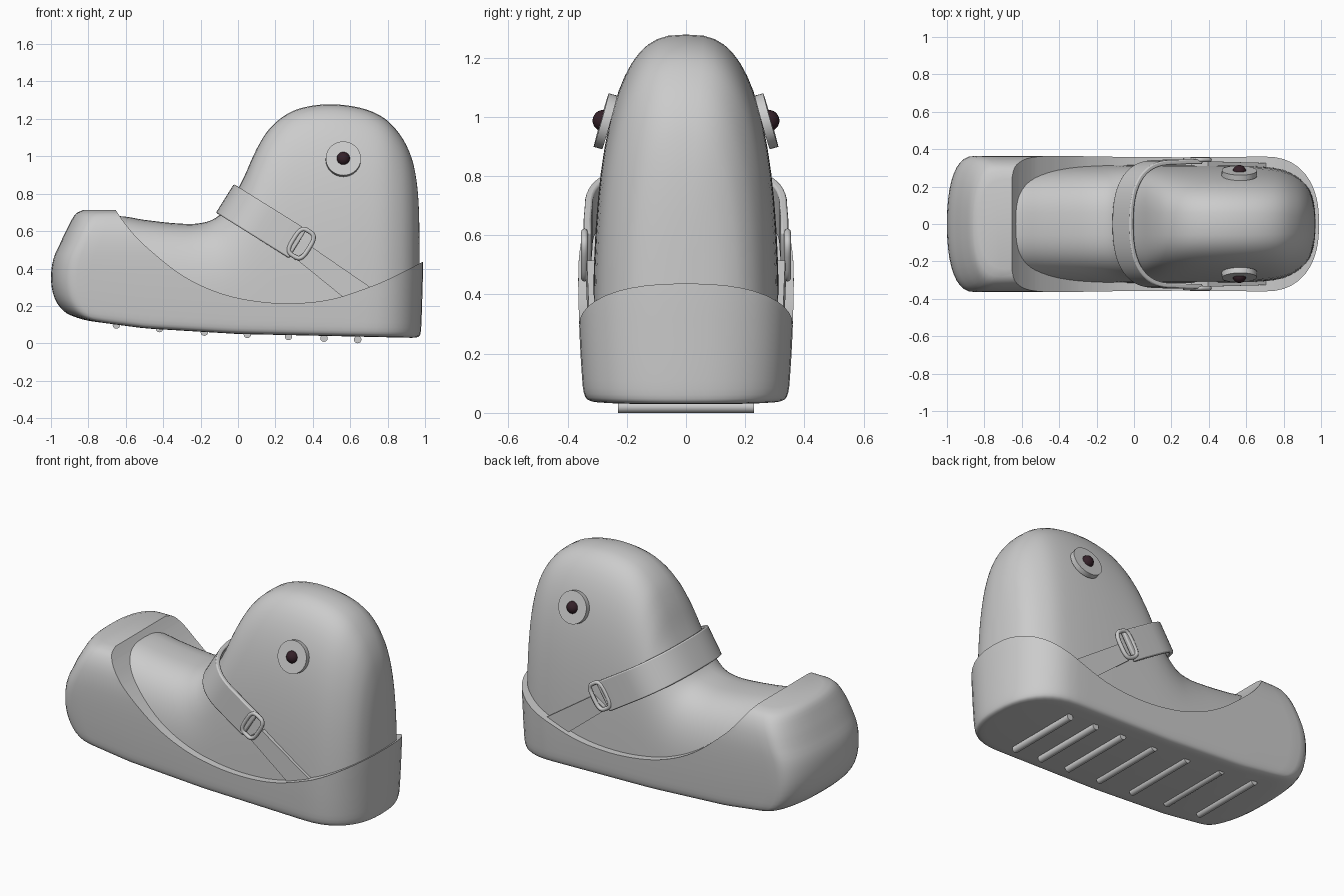
import bpy, bmesh, math
from mathutils import Vector, Matrix

if "Cube" in bpy.data.objects:
    bpy.data.objects.remove(bpy.data.objects["Cube"])


def material(name, rgb):
    m = bpy.data.materials.new(name)
    m.diffuse_color = (*rgb, 1)
    m.use_nodes = True
    m.node_tree.nodes["Principled BSDF"].inputs["Base Color"].default_value = m.diffuse_color
    return m


GREY = material("soft grey", (0.6, 0.6, 0.6))
DARK = material("dark plum", (0.035, 0.015, 0.022))


def mesh_object(name, verts, faces, mat, angle=40):
    me = bpy.data.meshes.new(name)
    me.from_pydata([tuple(v) for v in verts], [], faces)
    bm = bmesh.new()
    bm.from_mesh(me)
    bmesh.ops.remove_doubles(bm, verts=bm.verts, dist=1e-5)
    bmesh.ops.recalc_face_normals(bm, faces=bm.faces)
    bm.to_mesh(me)
    bm.free()
    ob = bpy.data.objects.new(name, me)
    bpy.context.collection.objects.link(ob)
    me.materials.append(mat)
    smooth(ob, angle)
    return ob


def smooth(ob, angle=40):
    bpy.ops.object.select_all(action='DESELECT')
    ob.select_set(True)
    bpy.context.view_layer.objects.active = ob
    bpy.ops.object.shade_smooth_by_angle(angle=math.radians(angle))


def spline(pts, n):
    """Catmull-Rom samples through points of any dimension."""
    P = [Vector(p) for p in pts]
    P = [2 * P[0] - P[1]] + P + [2 * P[-1] - P[-2]]
    out = []
    for i in range(1, len(P) - 2):
        a, b, c, d = P[i - 1:i + 3]
        for k in range(n):
            t = k / n
            out.append(0.5 * (2 * b + (c - a) * t + (2 * a - 5 * b + 4 * c - d) * t * t
                              + (3 * b - a - 3 * c + d) * t ** 3))
    return out + [P[-2]]


def spow(v, p):
    return math.copysign(abs(v) ** p, v)


def interp(pts, x):
    for (x0, a), (x1, b) in zip(pts, pts[1:]):
        if x <= x1:
            return a + (b - a) * max(0, (x - x0) / (x1 - x0))
    return pts[-1][1]


# Upper: arched sections (x, top height, half width) lofted along the length
stations = [(-0.78, 0.64, 0.28), (-0.65, 0.68, 0.312), (-0.5, 0.66, 0.315), (-0.35, 0.643, 0.315),
            (-0.22, 0.64, 0.315), (-0.12, 0.67, 0.315), (-0.04, 0.755, 0.315), (0.03, 0.885, 0.315),
            (0.1, 1.04, 0.315), (0.18, 1.16, 0.315), (0.3, 1.245, 0.315), (0.47, 1.278, 0.315),
            (0.65, 1.26, 0.31), (0.78, 1.205, 0.295), (0.87, 1.11, 0.255), (0.925, 1.0, 0.205),
            (0.953, 0.88, 0.15), (0.966, 0.74, 0.09), (0.971, 0.55, 0.02)]
N = 32
verts, faces = [], []
rows = spline(stations, 4)
for x, top, w in rows:
    base = 0.16
    for j in range(N + 1):
        a = math.pi * j / N
        verts.append((x, w * spow(math.cos(a), 0.72), base + (top - base) * spow(max(0, math.sin(a)), 0.72)))
M = N + 1
for i in range(len(rows) - 1):
    for j in range(M):
        k = (j + 1) % M
        faces.append((i * M + j, i * M + k, i * M + M + k, i * M + M + j))
faces += [tuple(range(M)), tuple(range((len(rows) - 1) * M, len(rows) * M))]
mesh_object("upper", verts, faces, GREY, 60)

# Outer shoe: stacked plan outlines (height, front x, back x, half width), bent up at the toe
BOTTOM = [(-1, 0.16), (-0.8, 0.12), (-0.5, 0.08), (0, 0.05), (1, 0.028)]
layers = [(0.028, -0.78, 0.93, 0.28), (0.034, -0.86, 0.965, 0.325), (0.06, -0.93, 0.977, 0.345),
          (0.14, -0.98, 0.982, 0.353), (0.27, -1.0, 0.986, 0.36), (0.42, -0.988, 0.99, 0.364),
          (0.54, -0.948, 0.988, 0.36), (0.63, -0.905, 0.985, 0.34), (0.69, -0.87, 0.98, 0.3),
          (0.712, -0.83, 0.975, 0.24)]
K, S = 10, 22


def outline(z, x0, x1, w):
    ca, cb = x0 + 0.14, x1 - 0.3
    side = []
    for i in range(K + 1):
        a = math.pi / 2 * i / K
        side.append((ca - 0.14 * math.cos(a) ** 0.85, w * math.sin(a) ** 0.85))
    side += [(ca + (cb - ca) * i / S, w) for i in range(1, S)]
    for i in range(K + 1):
        a = math.pi / 2 * i / K
        side.append((cb + 0.3 * math.sin(a) ** 0.85, w * max(0, math.cos(a)) ** 0.85))
    fade = max(0, 1 - (z - 0.028) / 0.5)
    side = [(x, y, z + (interp(BOTTOM, x) - 0.028) * fade) for x, y in side]
    return side + [(x, -y, h) for x, y, h in side[-2:0:-1]]


verts, faces = [], []
rows = spline(layers, 3)
for r in rows:
    verts += outline(*r)
M = len(verts) // len(rows)
for i in range(len(rows) - 1):
    for j in range(M):
        k = (j + 1) % M
        faces.append((i * M + j, i * M + k, i * M + M + k, i * M + M + j))
for o in (0, (len(rows) - 1) * M):
    h = M // 2
    for j in range(h):
        quad = [o + j, o + j + 1, o + (M - j - 1) % M, o + (M - j) % M]
        faces.append(tuple(dict.fromkeys(quad)))
shell = mesh_object("outer_shoe", verts, faces, GREY)

# Cut the swooping rim of the shoe
rim = spline([(-0.672, 0.74), (-0.6, 0.635), (-0.5, 0.525), (-0.3, 0.365), (-0.1, 0.27), (0.1, 0.225),
              (0.3, 0.214), (0.5, 0.236), (0.7, 0.3), (0.85, 0.365), (1.1, 0.495)], 5)
prof = [tuple(p) for p in rim] + [(1.1, 1.5), (-0.672, 1.5)]
n = len(prof)
verts = [(x, y, z) for y in (-1, 1) for x, z in prof]
faces = [tuple(range(n)), tuple(range(n, 2 * n))]
faces += [(i, (i + 1) % n, n + (i + 1) % n, n + i) for i in range(n)]
cutter = mesh_object("rim_cutter", verts, faces, GREY)
mod = shell.modifiers.new("rim", 'BOOLEAN')
mod.operation, mod.object, mod.solver = 'DIFFERENCE', cutter, 'EXACT'
bpy.context.view_layer.objects.active = shell
bpy.ops.object.modifier_apply(modifier="rim")
bpy.data.objects.remove(cutter)
smooth(shell, 40)

# Instep strap: band swept along a U in a sloping plane
D = Vector((0.85, 0, -0.53)).normalized()
W = Vector((0.53, 0, 0.85)).normalized()
P0 = Vector((-0.07, 0, 0.775))
half = []
for i in range(17):
    a = math.pi / 2 * i / 16
    half.append((0.28 * (1 - max(0, math.cos(a)) ** 0.8), 0.342 * math.sin(a) ** 0.8))
half += [(0.37, 0.346), (0.46, 0.346)]
path = [(u, -y) for u, y in half[:0:-1]] + half
verts, faces = [], []
for i, (u, y) in enumerate(path):
    a, b = path[max(i - 1, 0)], path[min(i + 1, len(path) - 1)]
    t = Vector((b[0] - a[0], b[1] - a[1])).normalized()
    nu, ny = t.y, -t.x
    for off, s in ((0, -1), (0, 1), (0.026, 1), (0.026, -1)):
        verts.append(P0 + D * (u + nu * off) + Vector((0, y + ny * off, 0)) + W * 0.09 * s)
for i in range(len(path) - 1):
    for j in range(4):
        k = (j + 1) % 4
        faces.append((i * 4 + j, i * 4 + k, i * 4 + 4 + k, i * 4 + 4 + j))
e = (len(path) - 1) * 4
faces += [(0, 1, 2, 3), (e, e + 1, e + 2, e + 3)]
strap = mesh_object("instep_strap", verts, faces, GREY)
bev = strap.modifiers.new("soft_edges", 'BEVEL')
bev.width, bev.segments = 0.007, 2

for side, label in ((-1, "front"), (1, "back")):
    # Buckle ring
    c = Vector((0.338, side * 0.343, 0.533))
    verts, faces, R, T = [], [], 40, 8
    for i in range(R):
        a = 2 * math.pi * i / R
        rad = D * 0.048 * spow(math.cos(a), 0.6) + W * 0.078 * spow(math.sin(a), 0.6)
        out = (D * math.cos(a) + W * math.sin(a)).normalized()
        for j in range(T):
            b = 2 * math.pi * j / T
            verts.append(c + rad + (out * math.cos(b) + Vector((0, 1, 0)) * math.sin(b)) * 0.012)
    for i in range(R):
        for j in range(T):
            i2, j2 = (i + 1) % R, (j + 1) % T
            faces.append((i * T + j, i * T + j2, i2 * T + j2, i2 * T + j))
    mesh_object(label + "_buckle", verts, faces, GREY, 60)

    # Tail tab from the buckle to the shoe rim
    quad = [(0.305, 0.455, 0.338), (0.395, 0.515, 0.335), (0.715, 0.295, 0.326), (0.57, 0.24, 0.33)]
    verts = [(x, side * (y - o), z) for o in (0, 0.03) for x, z, y in quad]
    faces = [(0, 1, 2, 3), (4, 5, 6, 7)] + [(i, (i + 1) % 4, 4 + (i + 1) % 4, 4 + i) for i in range(4)]
    mesh_object(label + "_strap_tab", verts, faces, GREY)

    # Eye disc and pupil
    nrm = Vector((0.02, side * 0.963, 0.27)).normalized()
    c = Vector((0.563, side * 0.272, 0.985))
    rot = nrm.to_track_quat('Z', 'Y').to_euler()
    bpy.ops.mesh.primitive_cylinder_add(vertices=40, radius=0.094, depth=0.03, location=c, rotation=rot)
    eye = bpy.context.object
    eye.name = label + "_eye_disc"
    eye.data.materials.append(GREY)
    smooth(eye)
    bpy.ops.mesh.primitive_uv_sphere_add(segments=24, ring_count=12, radius=0.036,
                                         location=c + nrm * 0.008)
    pupil = bpy.context.object
    pupil.name = label + "_pupil"
    pupil.data.materials.append(DARK)
    smooth(pupil, 60)

# Tread bars under the sole
for i, (x, z) in enumerate([(-0.65, 0.098), (-0.42, 0.079), (-0.18, 0.06), (0.05, 0.048),
                            (0.27, 0.037), (0.46, 0.028), (0.64, 0.02)]):
    bpy.ops.mesh.primitive_cylinder_add(vertices=16, radius=0.02, depth=0.46, location=(x, 0, z),
                                        rotation=(math.pi / 2, 0, 0))
    bar = bpy.context.object
    bar.name = "tread_bar_%d" % (i + 1)
    bar.data.materials.append(GREY)
    smooth(bar)
